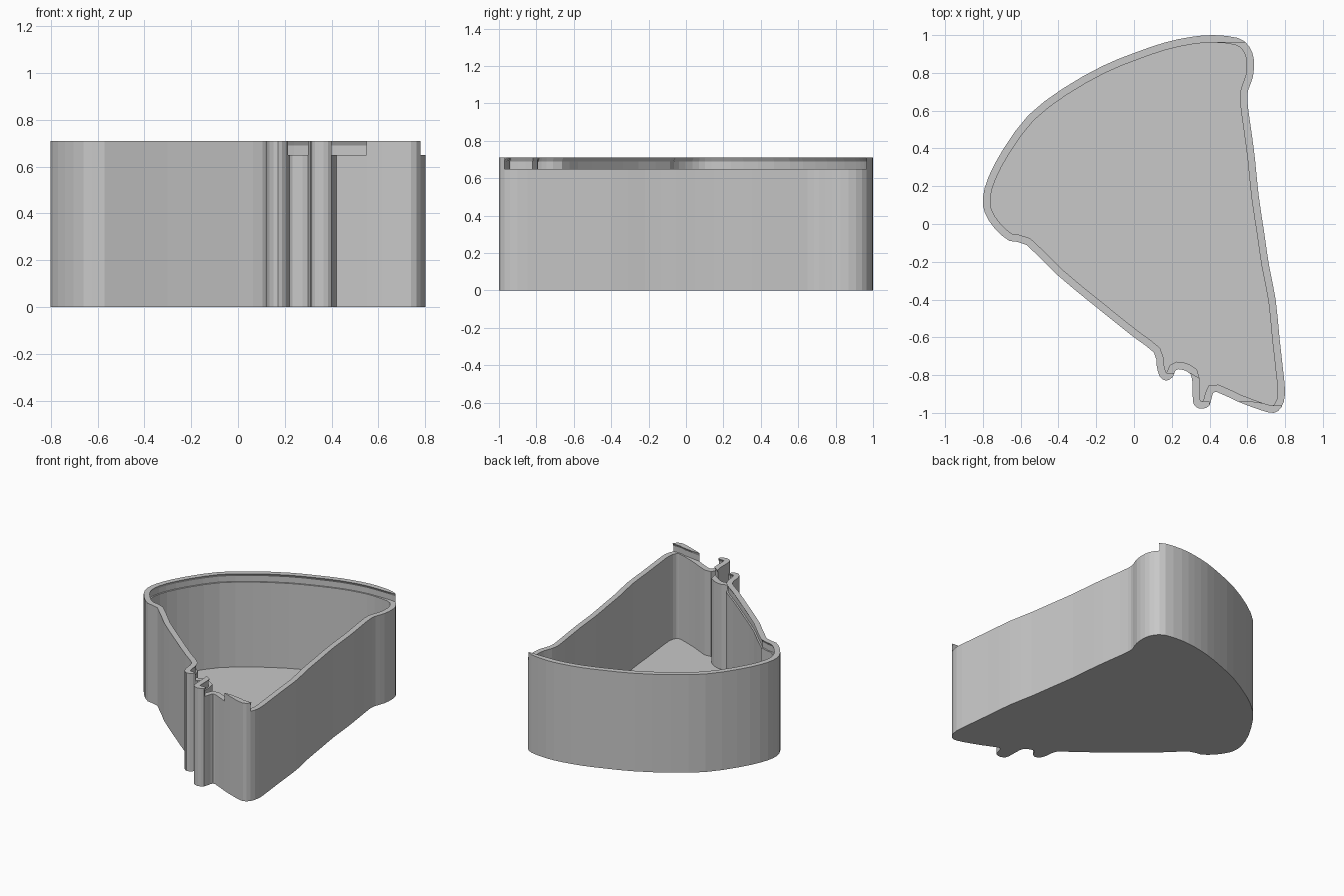
import bpy
import bmesh
from mathutils import Vector
from mathutils.geometry import intersect_point_line

if "Cube" in bpy.data.objects:
    bpy.data.objects.remove(bpy.data.objects["Cube"])

HEIGHT, SEAT, FLOOR = 0.71, 0.65, 0.035
WALL, GROOVE, BEVEL = 0.039, 0.028, 0.02

# Footprint control points, counter-clockwise from the rear
OUTLINE = [
    (.42, 1), (.3, .99), (.16, .96), (0, .905), (-.17, .835), (-.38, .715),
    (-.56, .575), (-.69, .4), (-.77, .25), (-.8, .14), (-.79, .06),
    (-.74, -.02), (-.66, -.09), (-.57, -.11), (-.4, -.275), (-.2, -.44),
    (0, -.6), (.105, -.68), (.12, -.75), (.135, -.805), (.17, -.83),
    (.205, -.81), (.22, -.775), (.25, -.77), (.3, -.795), (.31, -.86),
    (.312, -.94), (.33, -.97), (.365, -.978), (.4, -.96), (.415, -.905),
    (.44, -.89), (.55, -.94), (.67, -.985), (.74, -1), (.78, -.97),
    (.8, -.9), (.79, -.78), (.77, -.6), (.75, -.4), (.715, -.22),
    (.69, -.05), (.66, .15), (.64, .35), (.62, .5), (.6, .65),
    (.605, .71), (.63, .78), (.635, .87), (.61, .94), (.55, .985),
]


def smooth_loop(points, steps):
    """Closed spline through the control points."""
    pts = [Vector(p) for p in points]
    n = len(pts)
    loop = []
    for i in range(n):
        a, b, c, d = (pts[(i + k) % n] for k in (-1, 0, 1, 2))
        for s in range(steps):
            t = s / steps
            loop.append(b + t * (c - a) / 2
                        + t * t * (a - 2.5 * b + 2 * c - d / 2)
                        + t ** 3 * (1.5 * (b - c) + (d - a) / 2))
    return loop


def clearance(p, loop):
    """Distance from a point to the closed loop."""
    best = 10
    for i, b in enumerate(loop):
        a = loop[i - 1]
        t = intersect_point_line(p, a, b)[1]
        best = min(best, (p - a.lerp(b, max(0, min(1, t)))).length)
    return best


def inset(loop, distance):
    """Move corners inwards; corners that would collide join the previous one."""
    moved = []
    for i, p in enumerate(loop):
        before = (p - loop[i - 1]).normalized()
        after = (loop[(i + 1) % len(loop)] - p).normalized()
        tangent = (before + after).normalized()
        stretch = min(1 / max(tangent.dot(after), 0.5), 1.4)
        moved.append(p + Vector((-tangent.y, tangent.x)) * distance * stretch)
    clear = [clearance(p, loop) > distance * 0.97 for p in moved]
    result, last = [], moved[max(i for i, ok in enumerate(clear) if ok)]
    for p, ok in zip(moved, clear):
        last = p if ok else last
        result.append(last)
    return result


outer = smooth_loop(OUTLINE, 2)
inner = inset(outer, WALL)
groove = inset(outer, GROOVE)
count = len(outer)

# Lid rail: whatever the lid edge, slid out towards +x, leaves standing.
# Each entry holds the rail's top inner edge and its undercut edge.
rail = {}
start = max(range(count), key=lambda i: inner[i].y)
top_limit = lowest = inner[start].y
rail[start] = (inner[start], groove[start])
last_x = inner[start].x
for step in range(1, count):
    i = (start + step) % count
    out = outer[i]
    if inner[i].y < lowest - 0.0005:
        lowest, last_x = inner[i].y, inner[i].x
        rail[i] = (inner[i], groove[i])
    elif out.y < lowest:
        last_x = max(out.x, last_x)
        under = max(lowest - WALL + GROOVE, out.y)
        rail[i] = (Vector((last_x, lowest)), Vector((last_x, under)))
    elif out.y > top_limit and out.x > inner[start].x:
        under = min(top_limit + WALL - GROOVE, out.y)
        rail[i] = (Vector((out.x, top_limit)), Vector((out.x, under)))

# Box: one cross-section per outline corner, bridged all the way round
bm = bmesh.new()


def corner(p, z):
    return bm.verts.new((p.x, p.y, z))


foot = [corner(p, 0) for p in outer]
shoulder = [corner(p, SEAT) for p in outer]
ledge = [corner(p, SEAT) for p in inner]
base = [corner(p, FLOOR) for p in inner]
lip = {}
for i, (edge, under) in rail.items():
    lip[i] = [corner(outer[i], HEIGHT), corner(edge, HEIGHT),
              corner(under, HEIGHT - BEVEL), corner(under, SEAT)]

for i in range(count):
    j = (i + 1) % count
    raised = i in lip and j in lip
    a, b = ([foot[k], shoulder[k]] + (lip[k] if raised else [])
            + [ledge[k], base[k]] for k in (i, j))
    for k in range(len(a) - 1):
        bm.faces.new((a[k], b[k], b[k + 1], a[k + 1]))
    # Close the ends of each rail piece
    if i in lip and (j in lip) != ((i - 1) % count in lip):
        bm.faces.new([shoulder[i]] + lip[i])
bm.faces.new(reversed(foot))
bm.faces.new(base)

bmesh.ops.remove_doubles(bm, verts=bm.verts, dist=0.00005)
bmesh.ops.dissolve_degenerate(bm, edges=bm.edges, dist=0.00005)
bmesh.ops.recalc_face_normals(bm, faces=bm.faces)
mesh = bpy.data.meshes.new("box_body")
bm.to_mesh(mesh)
bm.free()
body = bpy.data.objects.new("box_body", mesh)
bpy.context.collection.objects.link(body)

# Single plain plastic colour
grey = bpy.data.materials.new("light_grey")
grey.use_nodes = True
colour = (0.58, 0.58, 0.58, 1)
grey.diffuse_color = colour
grey.node_tree.nodes["Principled BSDF"].inputs["Base Color"].default_value = colour
mesh.materials.append(grey)
